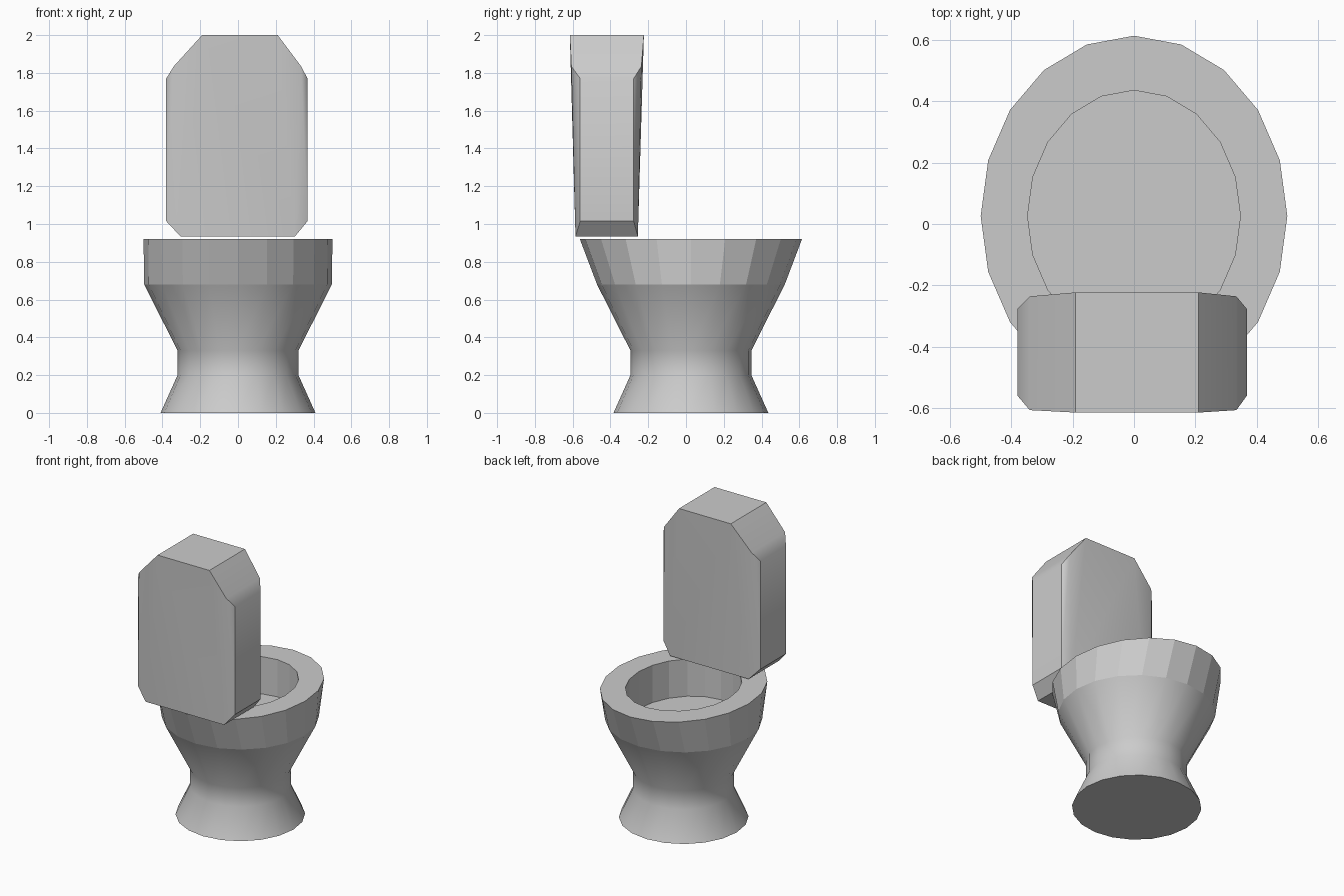
import bpy, bmesh, math

if "Cube" in bpy.data.objects:
    bpy.data.objects.remove(bpy.data.objects["Cube"])

SIDES = 20
CENTRE_Y = 0.026


def finish(name, bm):
    bmesh.ops.recalc_face_normals(bm, faces=bm.faces[:])
    mesh = bpy.data.meshes.new(name)
    bm.to_mesh(mesh)
    bm.free()
    obj = bpy.data.objects.new(name, mesh)
    bpy.context.collection.objects.link(obj)
    return obj


def ring(bm, rx, ry, z):
    step = 2 * math.pi / SIDES
    return [bm.verts.new((rx * math.cos(i * step), CENTRE_Y + ry * math.sin(i * step), z))
            for i in range(SIDES)]


# Bowl: lofted from foot up to the oval rim, then down inside to the basin floor
# each entry: x radius, y radius, height, smooth shading of the band above
profile = [
    (0.41, 0.41, 0.0, True),
    (0.32, 0.32, 0.20, True),
    (0.32, 0.32, 0.33, True),
    (0.497, 0.497, 0.68, False),
    (0.50, 0.588, 0.92, False),
    (0.347, 0.41, 0.92, False),
    (0.347, 0.41, 0.66, False),
]
bm = bmesh.new()
rings = [ring(bm, rx, ry, z) for rx, ry, z, _ in profile]
for lower, upper, row in zip(rings, rings[1:], profile):
    for i in range(SIDES):
        j = (i + 1) % SIDES
        face = bm.faces.new((lower[i], lower[j], upper[j], upper[i]))
        face.smooth = row[3]
bm.faces.new(rings[0])
bm.faces.new(rings[-1])
finish("bowl", bm)

# Cistern: tapered box with chamfered corners, as the hull of its corner points
# each entry: left x, right x, back y, front y, height
corners = [
    (-0.19, 0.21, -0.615, -0.223, 2.0),
    (-0.34, 0.334, -0.607, -0.236, 1.835),
    (-0.38, 0.368, -0.56, -0.277, 1.77),
    (-0.38, 0.368, -0.56, -0.277, 1.015),
    (-0.305, 0.302, -0.585, -0.255, 0.935),
]
bm = bmesh.new()
for x0, x1, y0, y1, z in corners:
    for x in (x0, x1):
        for y in (y0, y1):
            bm.verts.new((x, y, z))
bmesh.ops.convex_hull(bm, input=bm.verts[:])
cistern = finish("cistern", bm)
bpy.context.view_layer.objects.active = cistern
cistern.select_set(True)
bpy.ops.object.shade_smooth_by_angle(angle=math.radians(35))
